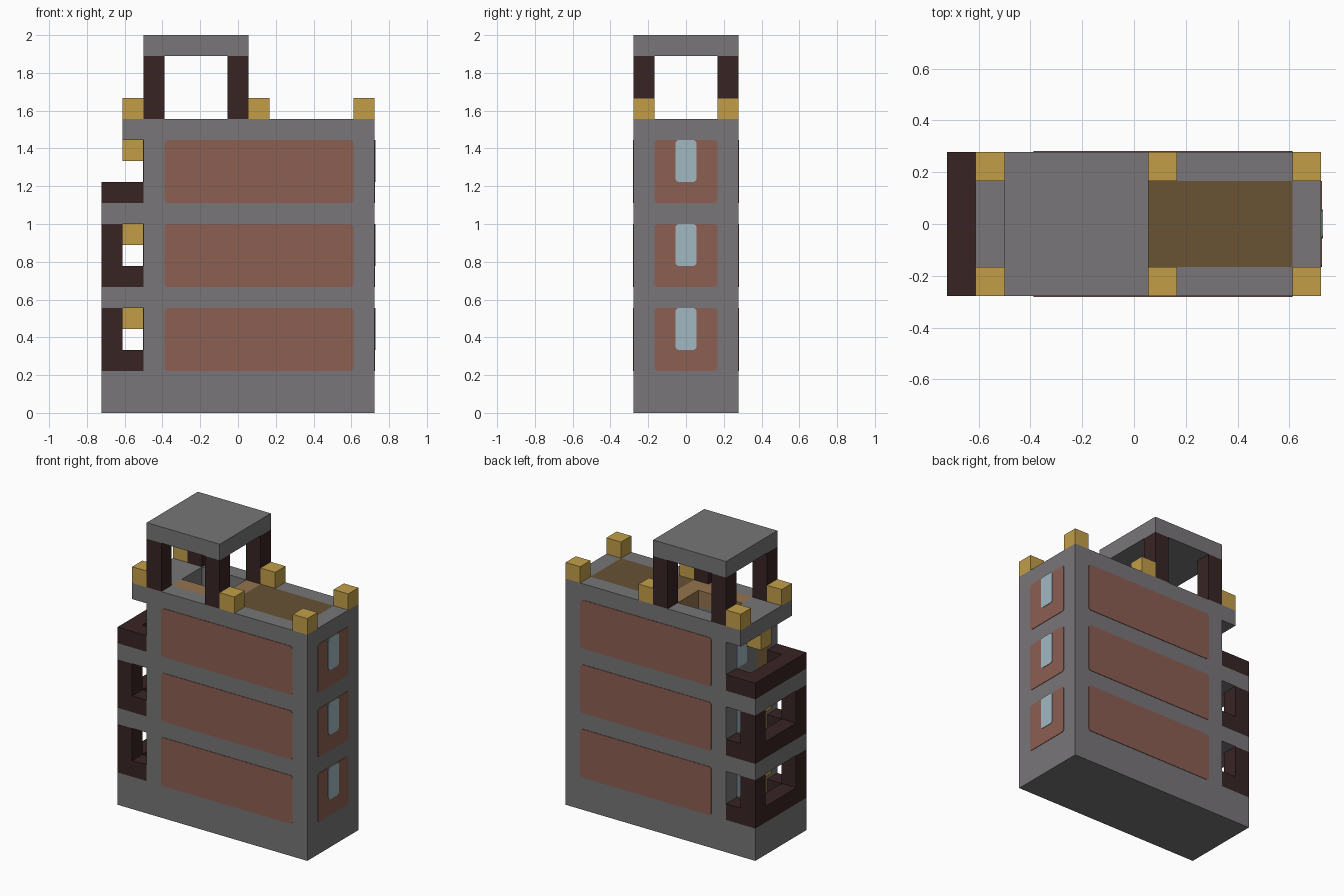
import bpy
import bmesh
from mathutils import Vector

if "Cube" in bpy.data.objects:
    bpy.data.objects.remove(bpy.data.objects["Cube"], do_unlink=True)

UNIT = 1 / 9                         # one block of the building grid
ORIGIN = Vector((-6.5, -2.5, 0))     # grid corner, in blocks


def material(name, rgb):
    linear = [((c / 255 + 0.055) / 1.055) ** 2.4 for c in rgb] + [1]
    m = bpy.data.materials.new(name)
    m.use_nodes = True
    m.diffuse_color = linear
    m.node_tree.nodes["Principled BSDF"].inputs["Base Color"].default_value = linear
    return m


stone = material("grey stone", (120, 118, 120))
brick = material("brick red", (140, 94, 82))
timber = material("dark timber", (56, 36, 36))
gold = material("gold", (194, 158, 72))
glass = material("pale glass", (162, 185, 193))
roofing = material("roof brown", (104, 82, 52))
planks = material("tan planks", (148, 116, 78))


def block(name, mat, lo, hi, round_axis=None):
    """Box between two grid corners, optionally rounded around one axis."""
    lo, hi = [(Vector(p) + ORIGIN) * UNIT for p in (lo, hi)]
    bm = bmesh.new()
    bmesh.ops.create_cube(bm, size=1)
    for v in bm.verts:
        v.co = [(a + b) / 2 + c * (b - a) for a, b, c in zip(lo, hi, v.co)]
    if round_axis is not None:
        edges = [e for e in bm.edges
                 if abs((e.verts[0].co - e.verts[1].co).normalized()[round_axis]) > 0.9]
        bmesh.ops.bevel(bm, geom=edges, offset=0.018, segments=3,
                        profile=0.5, affect='EDGES')
    mesh = bpy.data.meshes.new(name)
    bm.to_mesh(mesh)
    bm.free()
    mesh.materials.append(mat)
    obj = bpy.data.objects.new(name, mesh)
    bpy.context.collection.objects.link(obj)
    return obj


def plate(name, mat, axis, at, lo, hi, proud=0.03):
    """Thin rounded plate on the wall at grid position `at` along an axis."""
    lo, hi = list(lo), list(hi)
    lo.insert(axis, at - proud)
    hi.insert(axis, at + proud)
    return block(name, mat, lo, hi, axis)


def cut(obj, lo, hi):
    cutter = block("cutter", stone, lo, hi)
    mod = obj.modifiers.new("opening", 'BOOLEAN')
    mod.operation, mod.solver, mod.object = 'DIFFERENCE', 'EXACT', cutter
    bpy.context.view_layer.objects.active = obj
    bpy.ops.object.modifier_apply(modifier=mod.name)
    bpy.data.objects.remove(cutter, do_unlink=True)


# Main body with a sunken roof bed and a stair shaft
body = block("main_body", stone, (2, 0, 0), (13, 5, 14))
cut(body, (3, 1, 13), (12, 4, 14.5))
cut(body, (3, 2, 10), (6, 4, 13.5))
block("roof_surface", roofing, (7, 1, 13), (12, 4, 14))
block("terrace_floor", planks, (6, 1, 13), (7, 4, 14))
block("terrace_walkway", planks, (3, 1, 13), (6, 2, 14))

# Base, overhang and balcony slabs
block("porch_base", stone, (0, 0, 0), (2, 5, 2))
block("roof_overhang", stone, (1, 0, 13), (2, 5, 14))
for z in (5, 9):
    block("balcony_slab", stone, (0, 0, z), (2, 5, z + 1))

# Each storey: brick panels, windows, balcony rails, lantern and door
for z in (2, 6, 10):
    for y, side in ((0, "front"), (5, "back")):
        plate(side + "_brick_panel", brick, 1, y, (3, z), (12, z + 3))
    plate("left_brick_panel", brick, 0, 13, (1, z), (4, z + 3))
    plate("left_window", glass, 0, 13, (2, z + 1), (3, z + 3), 0.06)
    plate("balcony_window", glass, 0, 2, (3, z + 1), (4, z + 3))
    plate("balcony_door", planks, 0, 2, (1, z), (2, z + 3))
    block("balcony_lantern", gold, (1, 2, z + 2), (2, 3, z + 3))
    block("balcony_front_rail", timber, (0, 0, z), (1, 5, z + 1))
    for y in (0, 4):
        block("balcony_side_rail", timber, (1, y, z), (2, y + 1, z + 1))
        if z < 10:
            block("balcony_post", timber, (0, y, z + 1), (1, y + 1, z + 3))

# Roof pavilion and gold corner blocks
block("pavilion_roof", stone, (2, 0, 17), (7, 5, 18))
for y in (0, 4):
    for x in (2, 6):
        block("pavilion_post", timber, (x, y, 14), (x + 1, y + 1, 17))
    for x in (1, 7, 12):
        block("roof_corner_block", gold, (x, y, 14), (x + 1, y + 1, 15))
